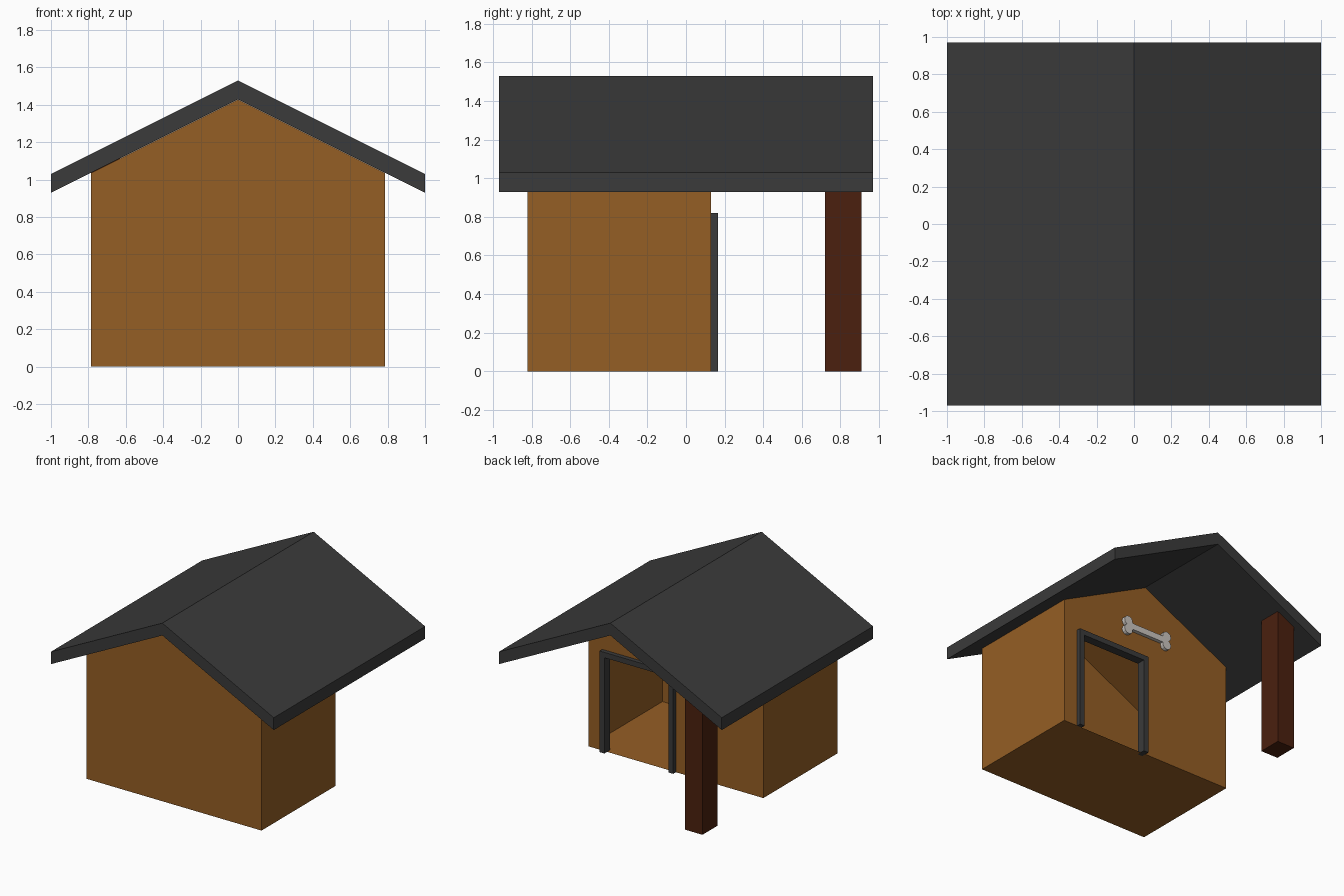
import bpy, bmesh, math

if "Cube" in bpy.data.objects:
    bpy.data.objects.remove(bpy.data.objects["Cube"])

def material(name, rgb):
    m = bpy.data.materials.new(name)
    m.diffuse_color = (*rgb, 1)
    m.use_nodes = True
    m.node_tree.nodes["Principled BSDF"].inputs["Base Color"].default_value = m.diffuse_color
    return m

WOOD = material("brown wood", (0.30, 0.112, 0.018))
DARK = material("dark grey", (0.043, 0.043, 0.043))
POST = material("dark red wood", (0.07, 0.0145, 0.0045))
BONE = material("pale bone", (0.60, 0.56, 0.52))

def make_object(name, bm, mat):
    bmesh.ops.recalc_face_normals(bm, faces=bm.faces)
    me = bpy.data.meshes.new(name)
    bm.to_mesh(me)
    bm.free()
    me.materials.append(mat)
    ob = bpy.data.objects.new(name, me)
    bpy.context.collection.objects.link(ob)
    return ob

def prism(name, profile, y0, y1, mat):
    """Extrude an (x, z) profile from y0 to y1."""
    bm = bmesh.new()
    face = bm.faces.new([bm.verts.new((x, y0, z)) for x, z in profile])
    ext = bmesh.ops.extrude_face_region(bm, geom=[face], use_keep_orig=True)
    for v in ext["geom"]:
        if isinstance(v, bmesh.types.BMVert):
            v.co.y = y1
    return make_object(name, bm, mat)

def underside(x):
    return 1.43 - 0.5 * abs(x)

# Roof: bent slab
prism("roof", [(-1, 0.93), (0, 1.43), (1, 0.93), (1, 1.03), (0, 1.53), (-1, 1.03)],
      -0.97, 0.97, DARK)

# House body: thin hollow shell with a doorway in the +y wall
W, Y0, Y1, GAP = 0.785, -0.82, 0.13, 0.002
D0, D1, DH = 0.02, 0.64, 0.80
gable = [(-W, 0), (-W, underside(W) - GAP), (0, underside(0) - GAP),
         (W, underside(W) - GAP), (W, 0)]
door = [(D1, 0), (D1, DH), (D0, DH), (D0, 0)]
bm = bmesh.new()
back = [bm.verts.new((x, Y0, z)) for x, z in gable]
front = [bm.verts.new((x, Y1, z)) for x, z in gable]
notch = [bm.verts.new((x, Y1, z)) for x, z in door]
bm.faces.new(back)
bm.faces.new(front + notch)
for i in range(4):
    bm.faces.new((back[i], back[i + 1], front[i + 1], front[i]))
bm.faces.new((back[4], back[0], front[0], notch[3], notch[0], front[4]))
make_object("house_body", bm, WOOD)

# Door frame: two jambs and a header in one outline
F0, F1, FH, T = 0.0, 0.66, 0.82, 0.043
prism("door_frame", [(F0, 0), (F0, FH), (F1, FH), (F1, 0), (F1 - T, 0),
                     (F1 - T, FH - T), (F0 + T, FH - T), (F0 + T, 0)],
      0.095, 0.165, DARK)

# Single porch post, cut to the roof slope
prism("porch_post", [(-0.785, 0), (-0.63, 0), (-0.63, underside(0.63)),
                     (-0.785, underside(0.785))], 0.72, 0.91, POST)

# Bone sign above the door: one quarter outline mirrored round
quarter = []
for i in range(9):
    a = math.radians(194 - i * (194 + 61) / 8)
    quarter.append((0.185 + 0.04 * math.cos(a), 0.035 + 0.04 * math.sin(a)))
quarter[-1] = (quarter[-1][0], 0)
lower = [(x, -z) for x, z in reversed(quarter[:-1])]
right = quarter + lower
outline = right + [(-x, -z) for x, z in right]
prism("bone_sign", [(x, z + 1.03) for x, z in outline], 0.13, 0.16, BONE)
